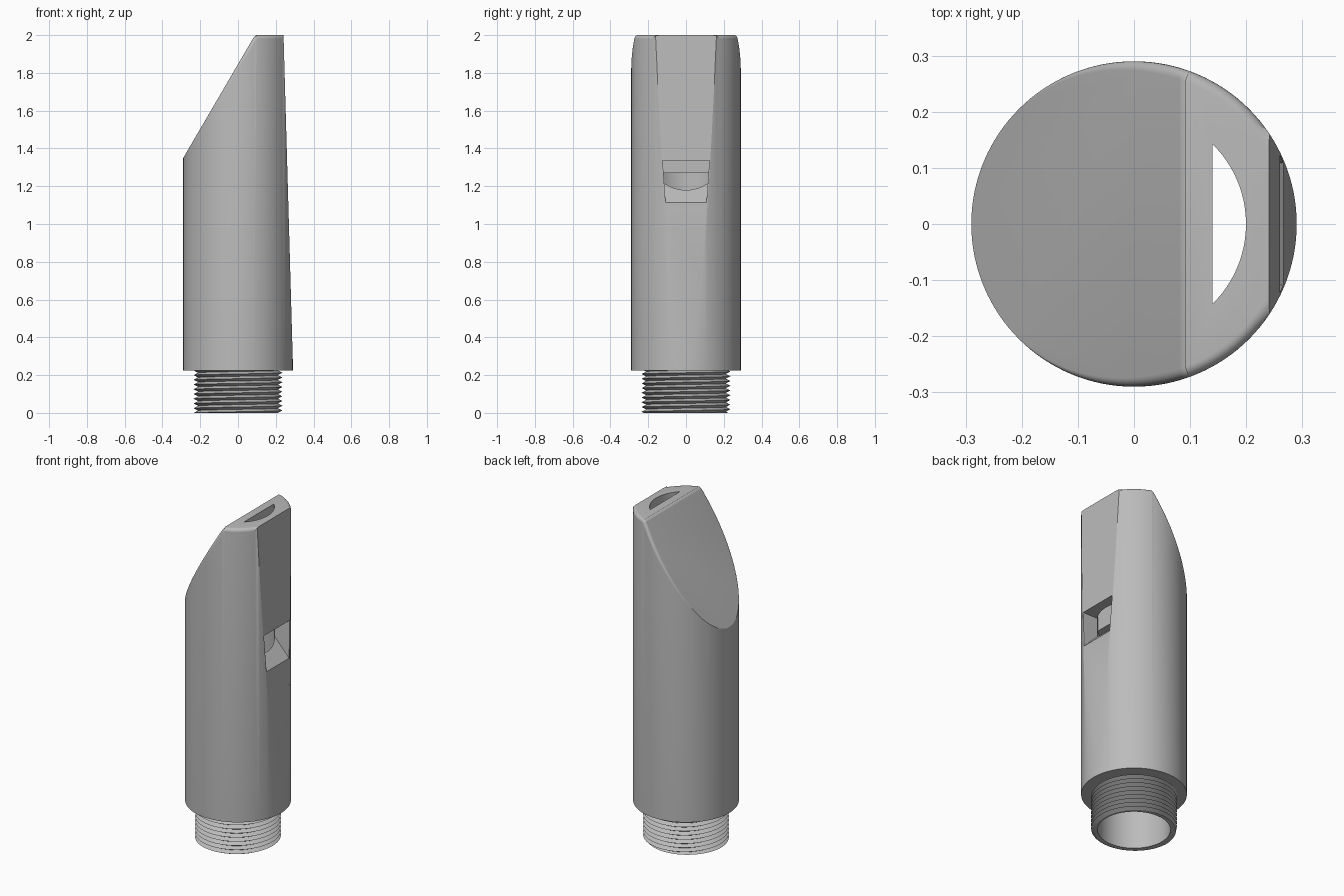
import bpy, bmesh, math
from mathutils import Vector

if "Cube" in bpy.data.objects:
    bpy.data.objects.remove(bpy.data.objects["Cube"])

SIDES = 128
BODY_R, BORE_R = 0.29, 0.2
COLLAR_Z, PLUG_Z = 0.225, 1.27

grey = bpy.data.materials.new("plain_grey")
grey.use_nodes = True
colour = (0.5, 0.5, 0.5, 1)
grey.diffuse_color = colour
grey.node_tree.nodes["Principled BSDF"].inputs["Base Color"].default_value = colour


def make_object(name, bm):
    bmesh.ops.recalc_face_normals(bm, faces=bm.faces)
    mesh = bpy.data.meshes.new(name)
    bm.to_mesh(mesh)
    bm.free()
    mesh.materials.append(grey)
    obj = bpy.data.objects.new(name, mesh)
    bpy.context.collection.objects.link(obj)
    return obj


def select(obj):
    bpy.ops.object.select_all(action="DESELECT")
    obj.select_set(True)
    bpy.context.view_layer.objects.active = obj


def cylinder(radius, z0, z1):
    bm = bmesh.new()
    bmesh.ops.create_cone(bm, cap_ends=True, segments=SIDES, radius1=radius,
                          radius2=radius, depth=z1 - z0)
    bmesh.ops.translate(bm, verts=bm.verts, vec=(0, 0, (z0 + z1) / 2))
    return bm


def slice_off(bm, point, normal):
    """Remove everything on the normal's side of a plane and cap the cut."""
    cut = bmesh.ops.bisect_plane(bm, geom=bm.verts[:] + bm.edges[:] + bm.faces[:],
                                 plane_co=point, plane_no=normal, clear_outer=True)
    edges = [e for e in cut["geom_cut"] if isinstance(e, bmesh.types.BMEdge)]
    bmesh.ops.contextual_create(bm, geom=edges)


def subtract(obj, cutter):
    cutter.hide_render = True
    select(obj)
    mod = obj.modifiers.new("cut", "BOOLEAN")
    mod.operation, mod.solver, mod.object = "DIFFERENCE", "EXACT", cutter
    bpy.ops.object.modifier_apply(modifier=mod.name)
    bpy.data.objects.remove(cutter)


# Body: cylinder with a slanted beak and a tapering flat on the window side
slant = Vector((-0.65, 0, 0.38)).normalized()
flat = Vector((1.65, 0, 0.047)).normalized()
bm = cylinder(BODY_R, COLLAR_Z, 2.0)
slice_off(bm, (0.09, 0, 2.0), slant)
slice_off(bm, (0.241, 0, 2.0), flat)
bm.normal_update()

# Rounded rim of the beak, fading out towards its lower tip
weight = bm.edges.layers.float.new("bevel_weight_edge")
for e in bm.edges:
    upper = [f for f in e.link_faces if f.normal.z > 0.3]
    if upper and not any(f.normal.dot(flat) > 0.9999 for f in e.link_faces):
        x = (e.verts[0].co.x + e.verts[1].co.x) / 2
        e[weight] = min(1, max(0, (x + 0.2) / 0.25))
body = make_object("mouthpiece_body", bm)
select(body)
bevel = body.modifiers.new("rim", "BEVEL")
bevel.limit_method, bevel.width, bevel.segments = "WEIGHT", 0.02, 6
bevel.use_clamp_overlap = False
bpy.ops.object.modifier_apply(modifier=bevel.name)

# Bore, open at the bottom and closed by the plug
subtract(body, make_object("bore_cutter", cylinder(BORE_R, 0.1, PLUG_Z)))

# Airway: the slot left between plug and bore wall
bm = cylinder(BORE_R - 0.0004, PLUG_Z - 0.03, 2.1)
slice_off(bm, (0.14, 0, 0), Vector((-1, 0, 0)))
subtract(body, make_object("airway_cutter", bm))

# Window with a sloping lip, slightly wider towards the top
bm = bmesh.new()
profile = [(0.141, 1.335), (0.35, 1.335), (0.35, 1.03), (0.141, 1.239)]
ends = []
for side in (-1, 1):
    ends.append([bm.verts.new((x, side * (0.108 + 0.07 * (z - 1.11)), z)) for x, z in profile])
    bm.faces.new(ends[-1])
for i in range(4):
    j = (i + 1) % 4
    bm.faces.new((ends[0][i], ends[0][j], ends[1][j], ends[1][i]))
subtract(body, make_object("window_cutter", bm))

# Threaded neck: a helical ridge clipped to the neck's height, with a bore inside
ROOT, CREST, PITCH = 0.211, 0.235, 0.025
bm = bmesh.new()
columns = []
rows = 2 * math.ceil(COLLAR_Z / PITCH) + 2
for s in range(SIDES + 1):
    turn = s / SIDES
    ring = [(BORE_R, COLLAR_Z + 0.01), (BORE_R, 0)]
    for k in range(-2, rows):
        z = min(COLLAR_Z, max(0, PITCH * (k / 2 + turn)))
        phase = (z / PITCH - turn) % 1
        ring.append((ROOT + (CREST - ROOT) * (1 - abs(2 * phase - 1)), z))
    a = turn * math.tau
    columns.append([bm.verts.new((r * math.cos(a), r * math.sin(a), z)) for r, z in ring])
for a, b in zip(columns, columns[1:]):
    for i in range(len(a) - 1):
        bm.faces.new((a[i], b[i], b[i + 1], a[i + 1]))
bmesh.ops.remove_doubles(bm, verts=bm.verts, dist=0.00002)
neck = make_object("threaded_neck", bm)

for obj in (body, neck):
    select(obj)
    bpy.ops.object.shade_smooth_by_angle(angle=math.radians(20))
